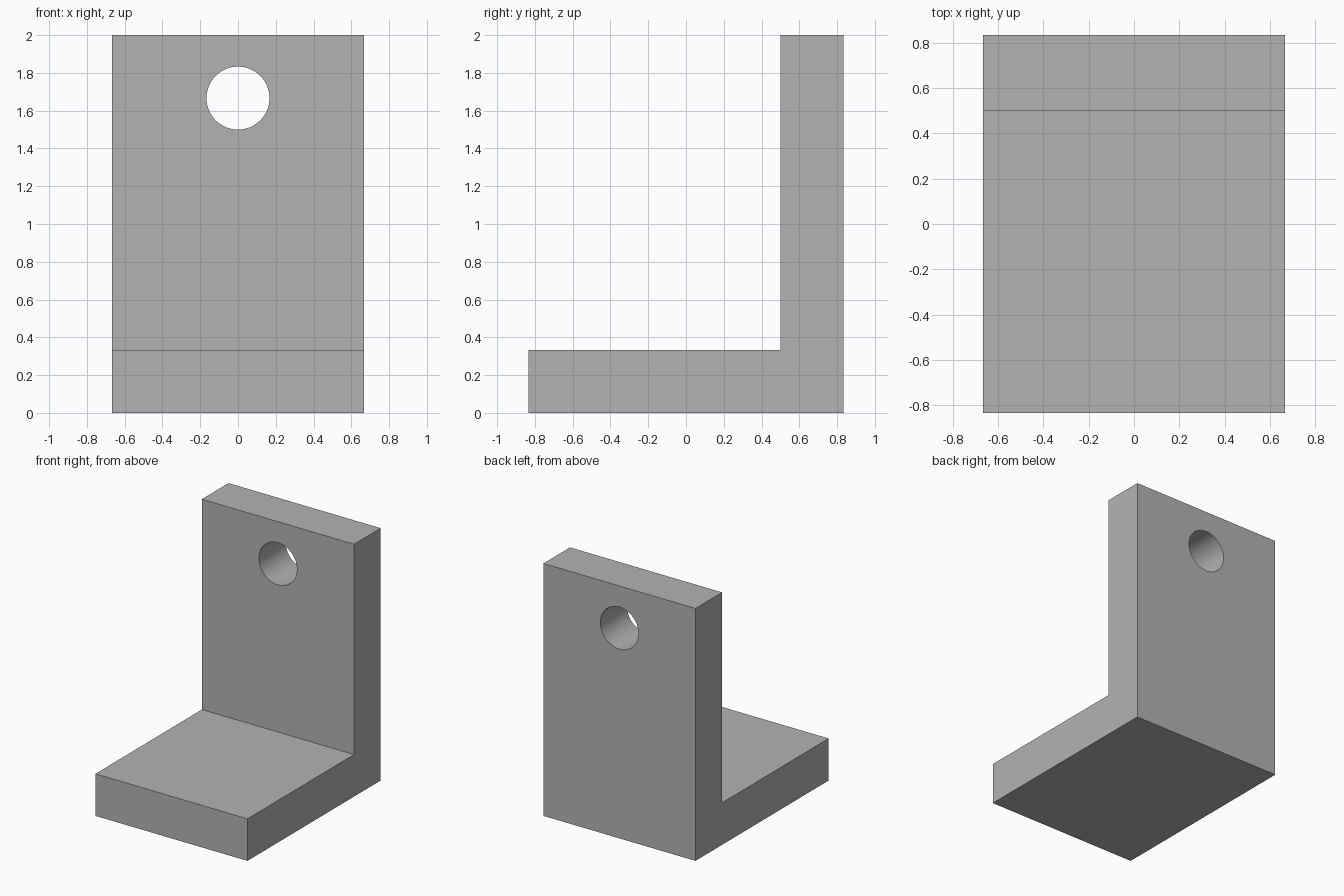
import bpy
import bmesh
import math

U = 1 / 6                      # base unit: plate thickness is two units
WIDTH, DEPTH, HEIGHT, THICK = 8 * U, 10 * U, 12 * U, 2 * U
HOLE_RADIUS, HOLE_Z = U, 10 * U

cube = bpy.data.objects.get("Cube")
if cube:
    bpy.data.objects.remove(cube, do_unlink=True)

# Plain grey material
grey = bpy.data.materials.new("plain grey")
grey.use_nodes = True
colour = (0.45, 0.45, 0.45, 1)
grey.diffuse_color = colour
grey.node_tree.nodes["Principled BSDF"].inputs["Base Color"].default_value = colour

# L-shaped side profile (y, z), extruded across the width
front, back = -DEPTH / 2, DEPTH / 2
profile = [(front, 0), (back, 0), (back, HEIGHT), (back - THICK, HEIGHT),
           (back - THICK, THICK), (front, THICK)]
bm = bmesh.new()
side = bm.faces.new([bm.verts.new((-WIDTH / 2, y, z)) for y, z in profile])
extruded = bmesh.ops.extrude_face_region(bm, geom=[side])["geom"]
bmesh.ops.translate(bm, vec=(WIDTH, 0, 0),
                    verts=[v for v in extruded if isinstance(v, bmesh.types.BMVert)])
bmesh.ops.recalc_face_normals(bm, faces=bm.faces)
mesh = bpy.data.meshes.new("angle_bracket")
bm.to_mesh(mesh)
bm.free()
bracket = bpy.data.objects.new("angle_bracket", mesh)
bpy.context.collection.objects.link(bracket)
mesh.materials.append(grey)

# Round mounting hole through the upright plate
bpy.ops.mesh.primitive_cylinder_add(
    vertices=96, radius=HOLE_RADIUS, depth=THICK * 2,
    location=(0, back - THICK / 2, HOLE_Z), rotation=(math.pi / 2, 0, 0))
cutter = bpy.context.object
cutter.name = "hole_cutter"
cutter.hide_render = True
cutter.data.materials.append(grey)

cut = bracket.modifiers.new("mounting_hole", "BOOLEAN")
cut.operation = "DIFFERENCE"
cut.solver = "EXACT"
cut.object = cutter
bpy.ops.object.select_all(action="DESELECT")
bracket.select_set(True)
bpy.context.view_layer.objects.active = bracket
bpy.ops.object.modifier_apply(modifier=cut.name)
bpy.data.objects.remove(cutter, do_unlink=True)

# Smooth hole wall with crisp outer edges
bpy.ops.object.shade_smooth_by_angle(angle=math.radians(30))
